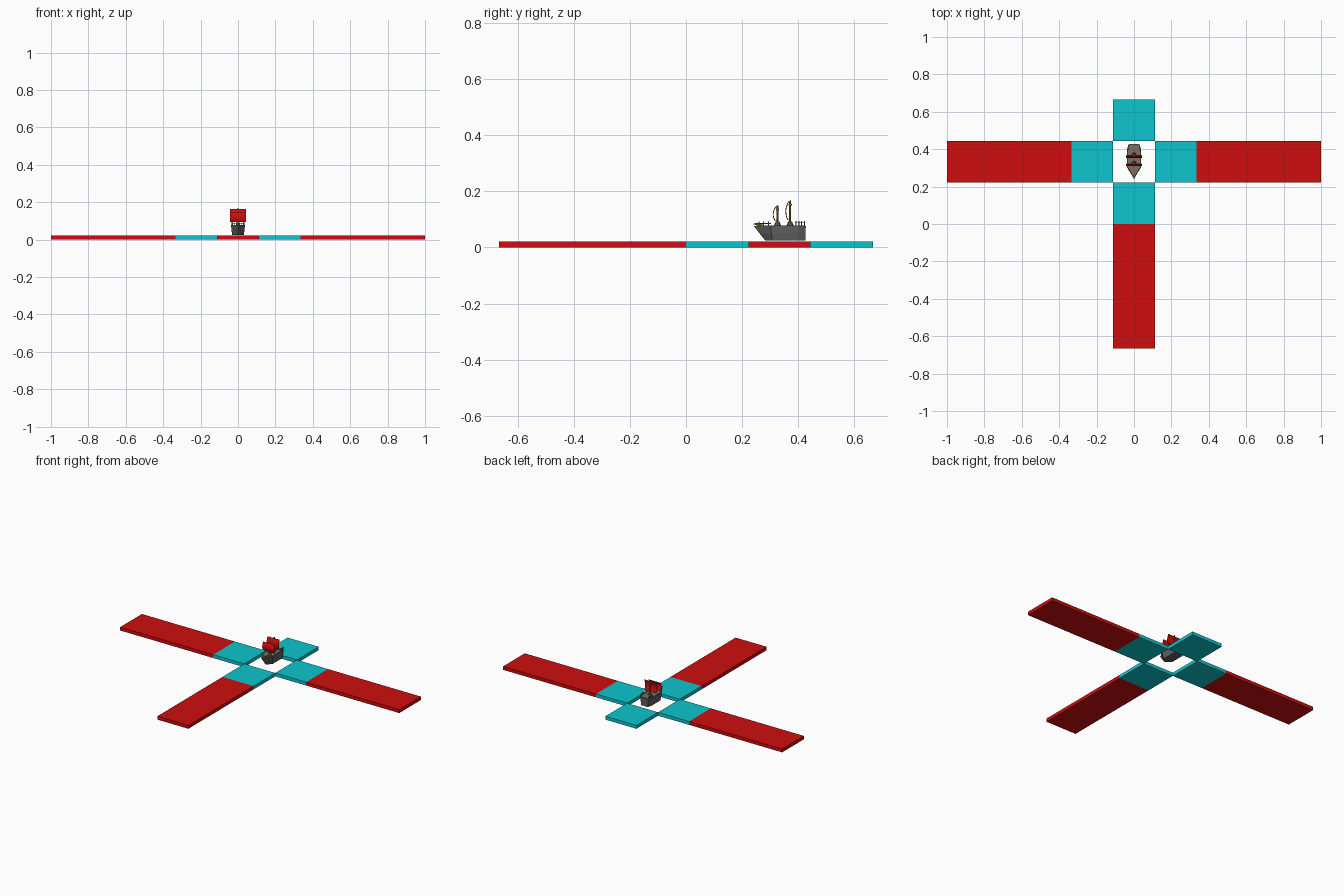
import bpy, bmesh, math
from mathutils import Vector

if "Cube" in bpy.data.objects:
    bpy.data.objects.remove(bpy.data.objects["Cube"])


def mat(name, r, g, b):
    m = bpy.data.materials.new(name)
    m.diffuse_color = (r, g, b, 1)
    m.use_nodes = True
    m.node_tree.nodes["Principled BSDF"].inputs["Base Color"].default_value = m.diffuse_color
    return m


RED = mat("red", 0.62, 0.004, 0.004)
CYAN = mat("cyan", 0.004, 0.56, 0.62)
GREY = mat("dark grey", 0.12, 0.12, 0.12)
DECK = mat("deck grey brown", 0.2, 0.16, 0.13)
WOOD = mat("brown wood", 0.3, 0.13, 0.05)
GOLD = mat("gold", 0.6, 0.45, 0.04)


def finish(name, bm, material):
    bmesh.ops.recalc_face_normals(bm, faces=bm.faces)
    me = bpy.data.meshes.new(name)
    bm.to_mesh(me)
    bm.free()
    me.materials.append(material)
    ob = bpy.data.objects.new(name, me)
    bpy.context.collection.objects.link(ob)
    return ob


def box(name, x0, x1, y0, y1, z0, z1, material):
    bm = bmesh.new()
    bmesh.ops.create_cube(bm, size=1)
    for v in bm.verts:
        v.co = ((x0 + x1) / 2 + v.co.x * (x1 - x0),
                (y0 + y1) / 2 + v.co.y * (y1 - y0),
                (z0 + z1) / 2 + v.co.z * (z1 - z0))
    return finish(name, bm, material)


def rod(name, a, b, r1, r2, material, sides=8):
    a, b = Vector(a), Vector(b)
    bm = bmesh.new()
    bmesh.ops.create_cone(bm, cap_ends=True, segments=sides, radius1=r1, radius2=r2, depth=(b - a).length)
    q = (b - a).to_track_quat('Z', 'Y')
    for v in bm.verts:
        v.co = q @ v.co + (a + b) / 2
    return finish(name, bm, material)


def loft(name, rings, material):
    """Closed solid through rings of equal point count."""
    bm = bmesh.new()
    rs = [[bm.verts.new(p) for p in ring] for ring in rings]
    n = len(rs[0])
    for a, b in zip(rs, rs[1:]):
        for i in range(n):
            bm.faces.new((a[i], a[(i + 1) % n], b[(i + 1) % n], b[i]))
    bm.faces.new(rs[0])
    bm.faces.new(rs[-1])
    return finish(name, bm, material)


# Flat cross of plates around an open square
T, H = 2 / 9, 0.022
W = T / 2
for s, side in ((-1, "left"), (1, "right")):
    box(side + "_inner_plate", *sorted((s * W, s * 3 * W)), T, 2 * T, 0, H, CYAN)
    box(side + "_outer_plate", *sorted((s * 3 * W, s)), T, 2 * T, 0, H, RED)
box("back_plate", -W, W, 2 * T, 3 * T, 0, H, CYAN)
box("front_inner_plate", -W, W, 0, T, 0, H, CYAN)
box("front_outer_plate", -W, W, -3 * T, 0, 0, H, RED)


# Ship hull: pointed bow, chamfered stern
def outline(w, bow, shoulder, stern, z):
    half = [(w, shoulder), (w, stern - 0.025), (w * 0.75, stern)]
    return ([(0, bow, z)] + [(x, y, z) for x, y in half]
            + [(-x, y, z) for x, y in reversed(half)])


loft("hull", [outline(0.031, 0.282, 0.308, 0.425, 0.025),
              outline(0.035, 0.262, 0.304, 0.426, 0.05),
              outline(0.037, 0.241, 0.302, 0.427, 0.077)], GREY)
loft("deck", [outline(0.033, 0.25, 0.304, 0.423, 0.077),
              outline(0.033, 0.25, 0.304, 0.423, 0.079)], DECK)

# Railing posts and rails
for s in (-1, 1):
    for i in range(4):
        y = 0.392 + i * 0.01
        x = s * (0.034 if i < 2 else 0.03)
        rod("railing_post", (x, y, 0.077), (x, y, 0.094), 0.0018, 0.0018, GREY, 6)
    rod("stern_rail", (s * 0.033, 0.388, 0.09), (s * 0.028, 0.424, 0.09), 0.0015, 0.0015, GREY, 6)
    rod("bow_rail", (s * 0.032, 0.302, 0.085), (0, 0.246, 0.085), 0.002, 0.002, GREY, 6)
    for t in (0.15, 0.45, 0.75):
        x, y = s * 0.032 * (1 - t), 0.302 - 0.056 * t
        rod("bow_post", (x, y, 0.077), (x, y, 0.092), 0.0018, 0.0018, GOLD, 6)
rod("bowsprit", (0, 0.272, 0.08), (0, 0.24, 0.084), 0.004, 0.002, GOLD)


# Masts with billowed sails
def sail(name, y, z0, z1):
    n, w, th = 6, 0.043, 0.003
    front = []
    for i in range(n + 1):
        t = i / n
        front.append((y - 0.003 - 0.014 * math.sin(math.pi * (0.15 + 0.75 * t)), z0 + (z1 - z0) * t))
    profile = front + [(py + th, pz) for py, pz in reversed(front)]
    loft(name, [[(x, py, pz) for py, pz in profile] for x in (-w, w)], RED)


for name, y, top, z0, z1 in (("front", 0.326, 0.150, 0.094, 0.146),
                             ("main", 0.371, 0.168, 0.097, 0.163)):
    rod(name + "_mast_base", (0, y, 0.077), (0, y, 0.092), 0.013, 0.007, GREY)
    rod(name + "_mast", (0, y, 0.077), (0, y, top), 0.004, 0.003, WOOD)
    sail(name + "_sail", y, z0, z1)
    for z in (z0 + 0.002, z1 - 0.002):
        rod(name + "_yard", (-0.04, y - 0.004, z), (0.04, y - 0.004, z), 0.002, 0.002, WOOD, 6)
    rod(name + "_gold_band", (0, y, z1 - 0.014), (0, y, z1 - 0.008), 0.006, 0.006, GOLD)
